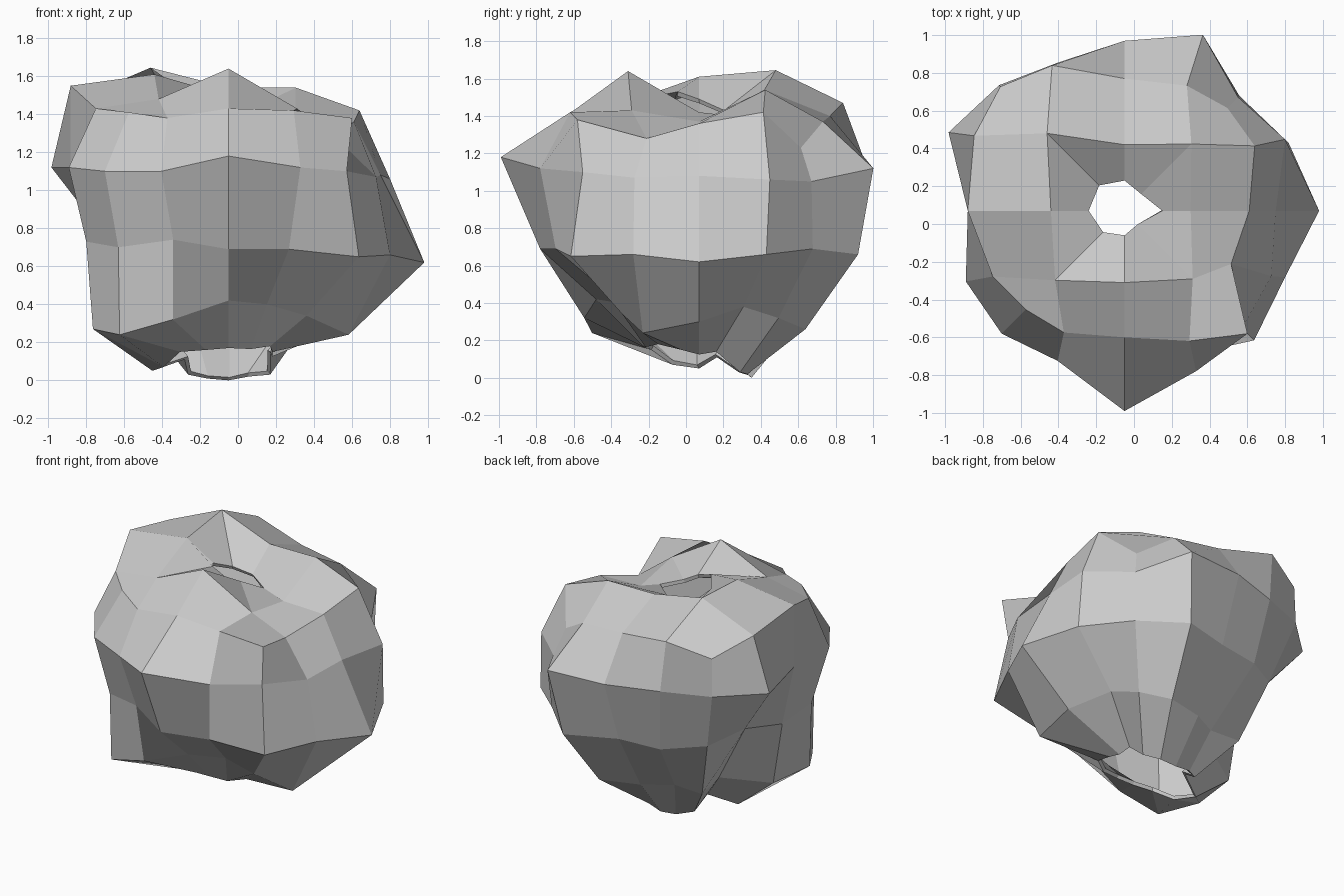
import bpy, bmesh
from math import sin, cos, radians

CX, CY = -0.05, 0.07      # axis of the hollow boulder
STEP = 22.5               # 16 columns, counter-clockwise from +x

bm = bmesh.new()


def ring(radii, heights, step=STEP, squeeze=0):
    """One uneven horizontal ring; squeeze pulls odd columns toward the diagonals."""
    verts = []
    for i, (r, z) in enumerate(zip(radii, heights)):
        a = radians(i * step + squeeze * (0, 1, 0, -1)[i % 4])
        verts.append(bm.verts.new((CX + r * cos(a), CY + r * sin(a), z)))
    return verts


def bridge(low, high):
    n = len(low)
    for i in range(n):
        j = (i + 1) % n
        bm.faces.new((low[i], low[j], high[j], high[i]))


# bottom rim, hanging lower at the back with a notch on the back left
rim = ring([.23, .24, .31, .28, .28, .30, .30, .25, .40, .37, .36, .31, .30, .31, .31, .25],
           [.125, .14, .03, .02, .0, .01, .03, .11, .05, .07, .15, .16, .17, .165, .18, .15])

# lower belly
low = ring([.65, .55, .60, .63, .50, .44, .58, .42, .67, .79, .81, .68, .55, .47, .58, .70],
           [.30, .38, .32, .26, .27, .28, .28, .30, .27, .27, .24, .32, .42, .40, .34, .24],
           squeeze=3)

# widest belt
mid = ring([1.03, .94, .86, .92, .74, .76, .77, .69, .74, .81, .82, .76, .85, .83, .97, .92],
           [.62, .66, .69, .66, .68, .67, .70, .74, .70, .73, .70, .74, .69, .69, .65, .66])

# upper belt
high = ring([.80, .93, .85, 1.02, .90, .86, .94, 1.02, .83, .92, .92, .87, 1.06, .93, .88, .85],
            [1.08, 1.06, 1.05] + [1.12] * 7 + [1.10, 1.10, 1.18, 1.12, 1.10, 1.07],
            squeeze=1.5)

# shoulder
top = ring([.66, .77, .77, .74, .70, .86, .93, .89, .83, .78, .74, .72, .67, .77, .92, .63],
           [1.36, 1.42, 1.23, 1.37, 1.40, 1.47, 1.38, 1.48, 1.55, 1.43, 1.41, 1.38,
            1.43, 1.42, 1.38, 1.28], squeeze=4)

# crown (8 points) and the opening in its middle
crown = ring([.35, .50, .35, .58, .39, .52, .38, .51],
             [1.37, 1.54, 1.54, 1.645, 1.61, 1.48, 1.64, 1.43], 45)
mouth = ring([.20, .125, .16, .19, .19, .16, .13, .10],
             [1.42, 1.41, 1.40, 1.43, 1.49, 1.53, 1.49, 1.46], 45)

for a, b in ((rim, low), (low, mid), (mid, high), (high, top), (crown, mouth)):
    bridge(a, b)

# square-grid cap joining 16 shoulder points to 8 crown points
for q in range(4):
    o = [top[(4 * q + k) % 16] for k in range(5)]
    a, b, c = (crown[(2 * q + k) % 8] for k in range(3))
    bm.faces.new((o[0], o[1], b, a))
    bm.faces.new((o[1], o[2], o[3], b))
    bm.faces.new((o[3], o[4], c, b))

me = bpy.data.meshes.new("hollow_boulder")
bm.to_mesh(me)
bm.free()
shell = bpy.data.objects.new("hollow_boulder", me)
bpy.context.collection.objects.link(shell)

# thin wall, inward
wall = shell.modifiers.new("wall", 'SOLIDIFY')
wall.thickness = 0.025
wall.offset = -1
